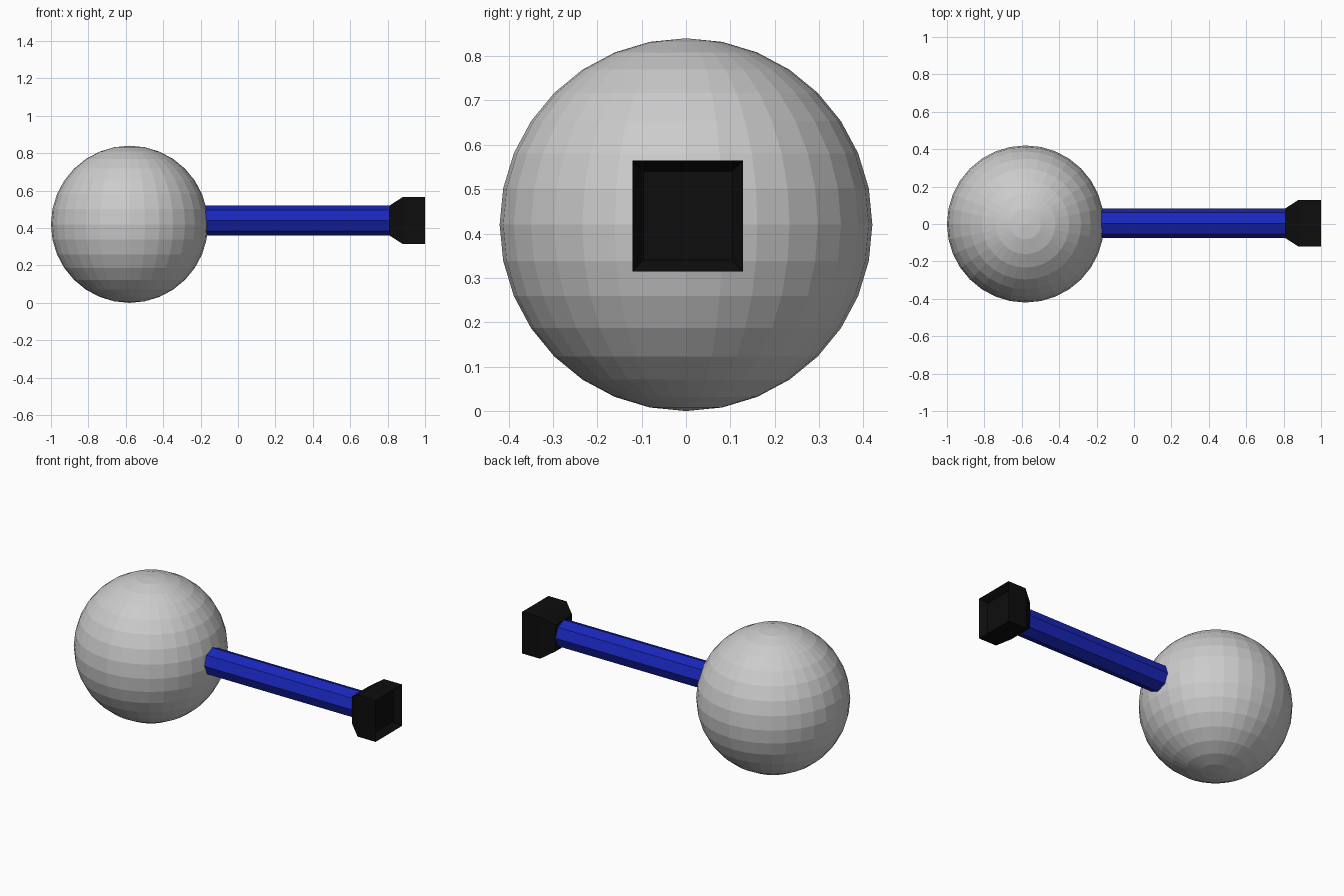
import bpy, bmesh
from math import pi

if "Cube" in bpy.data.objects:
    bpy.data.objects.remove(bpy.data.objects["Cube"])

ROD_Y, ROD_Z = 0.004, 0.44


def material(name, rgb):
    m = bpy.data.materials.new(name)
    m.diffuse_color = (*rgb, 1)
    m.use_nodes = True
    m.node_tree.nodes["Principled BSDF"].inputs["Base Color"].default_value = m.diffuse_color
    return m


# Ball: faceted sphere resting on the ground
bpy.ops.mesh.primitive_uv_sphere_add(segments=32, ring_count=16, radius=0.42,
                                     location=(-0.58, 0, 0.42))
bpy.context.object.name = "ball"

# Rod: octagonal bar, sunk a little way into the ball
x0, x1 = -0.22, 0.82
bpy.ops.mesh.primitive_cylinder_add(vertices=8, radius=0.08, depth=x1 - x0,
                                    location=((x0 + x1) / 2, ROD_Y, ROD_Z),
                                    rotation=(0, pi / 2, 0))
rod = bpy.context.object
rod.name = "rod"
rod.data.materials.append(material("blue", (0.01, 0.02, 0.5)))

# End cap: square loops lofted along x (flared back, block, recessed face)
profile = [(0.81, 0.08), (0.88, 0.125), (1.0, 0.125), (0.96, 0.1)]
bm = bmesh.new()
loops = []
for x, h in profile:
    loops.append([bm.verts.new((x, ROD_Y + sy * h, ROD_Z + sz * h))
                  for sy, sz in ((-1, -1), (1, -1), (1, 1), (-1, 1))])
for a, b in zip(loops, loops[1:]):
    for i in range(4):
        j = (i + 1) % 4
        bm.faces.new((a[i], a[j], b[j], b[i]))
bm.faces.new(loops[0])
bm.faces.new(loops[-1])
bmesh.ops.recalc_face_normals(bm, faces=bm.faces)
mesh = bpy.data.meshes.new("end_cap")
bm.to_mesh(mesh)
bm.free()
mesh.materials.append(material("black", (0.004, 0.004, 0.004)))
bpy.context.collection.objects.link(bpy.data.objects.new("end_cap", mesh))
